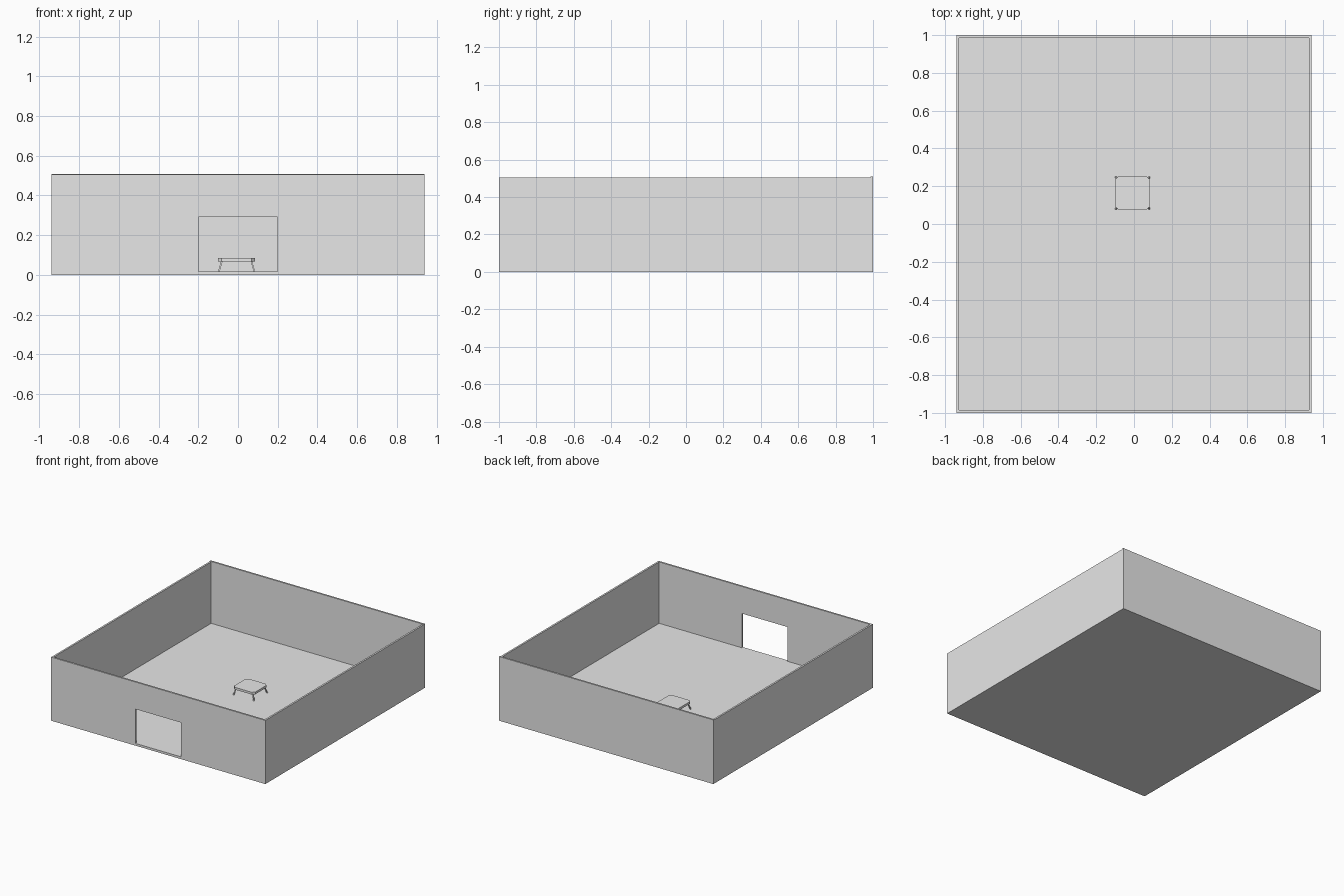
import bpy
import bmesh
from mathutils import Vector

cube = bpy.data.objects.get("Cube")
if cube:
    bpy.data.objects.remove(cube, do_unlink=True)

grey = bpy.data.materials.new("light_grey")
grey.use_nodes = True
grey.diffuse_color = (0.8, 0.8, 0.8, 1)
grey.node_tree.nodes["Principled BSDF"].inputs["Base Color"].default_value = (0.8, 0.8, 0.8, 1)


def finish(name, bm):
    mesh = bpy.data.meshes.new(name)
    bmesh.ops.recalc_face_normals(bm, faces=bm.faces)
    bm.to_mesh(mesh)
    bm.free()
    mesh.materials.append(grey)
    obj = bpy.data.objects.new(name, mesh)
    bpy.context.collection.objects.link(obj)
    return obj


def prism(name, outline, direction):
    """Extrude a flat outline along a direction."""
    bm = bmesh.new()
    face = bm.faces.new([bm.verts.new(p) for p in outline])
    new = bmesh.ops.extrude_face_region(bm, geom=[face])["geom"]
    verts = [g for g in new if isinstance(g, bmesh.types.BMVert)]
    bmesh.ops.translate(bm, verts=verts, vec=direction)
    return finish(name, bm)


def box(name, lo, hi):
    outline = [(lo[0], lo[1], lo[2]), (hi[0], lo[1], lo[2]),
               (hi[0], hi[1], lo[2]), (lo[0], hi[1], lo[2])]
    return prism(name, outline, (0, 0, hi[2] - lo[2]))


W, D, H = 0.94, 1.0, 0.505      # half width, half depth, wall height
T, F = 0.014, 0.018             # wall thickness, floor thickness
DOOR_W, DOOR_H = 0.2, 0.29

# Floor and plain walls
box("floor", (-W, -D, 0), (W, D, F))
box("back_wall", (-W, D - T, F), (W, D, H + 0.004))
for side, s in (("left", 1), ("right", -1)):
    x0, x1 = sorted((s * W, s * (W - T)))
    box(side + "_wall", (x0, -D + T, F), (x1, D - T, H))

# Front wall with a doorway notch
profile = [(-W, F), (-DOOR_W, F), (-DOOR_W, DOOR_H), (DOOR_W, DOOR_H),
           (DOOR_W, F), (W, F), (W, H), (-W, H)]
prism("front_wall", [(x, -D, z) for x, z in profile], (0, T, 0))

# Table top with clipped corners
cx, cy, hx, hy, c = -0.007, 0.164, 0.093, 0.088, 0.018
corners = []
for sx, sy in ((1, 1), (-1, 1), (-1, -1), (1, -1)):
    pair = [(sx * hx, sy * (hy - c)), (sx * (hx - c), sy * hy)]
    corners += pair if sx * sy > 0 else pair[::-1]
prism("table_top", [(cx + x, cy + y, 0.066) for x, y in corners], (0, 0, 0.018))

# Splayed table legs
for depth, sy in (("front", -1), ("back", 1)):
    for side, sx in (("left", 1), ("right", -1)):
        r = 0.004
        foot = Vector((cx + sx * (hx - r), cy + sy * (hy - r), F))
        top = Vector((cx + sx * (hx - 0.018), cy + sy * (hy - 0.018), 0.067))
        square = [foot + Vector((a * r, b * r, 0))
                  for a, b in ((-1, -1), (1, -1), (1, 1), (-1, 1))]
        prism(f"table_leg_{depth}_{side}", square, top - foot)
